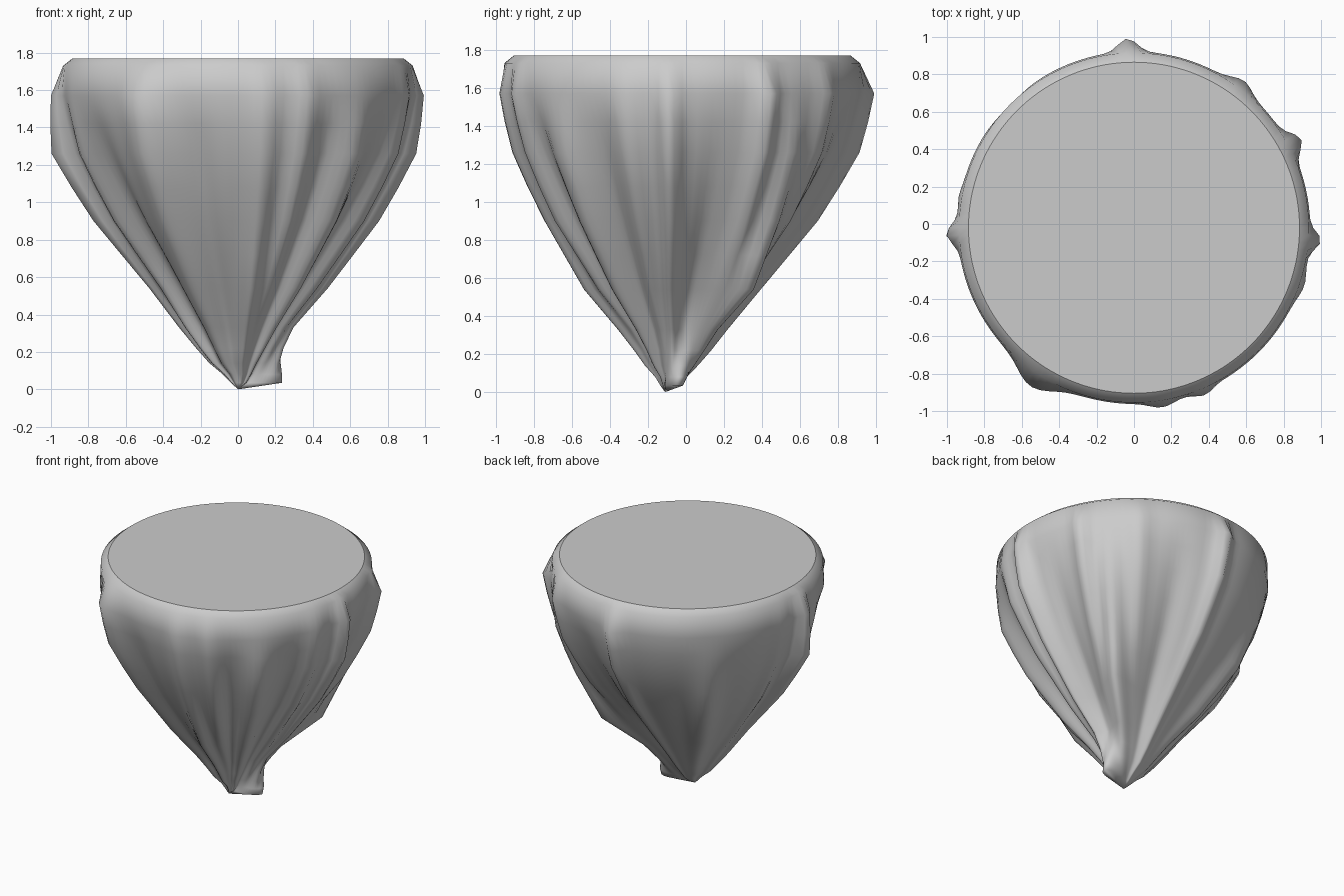
import bpy, bmesh, math

SEG = 144

# Profile rings: z, radius, centre x, centre y
RINGS = [
    (1.77, 0.885, 0.0, -0.02), (1.73, 0.935, 0.0, -0.02),
    (1.57, 0.942, 0.0, -0.02), (1.42, 0.905, 0.0, -0.02),
    (1.26, 0.855, 0.0, -0.02), (1.08, 0.765, 0.0, -0.025),
    (0.90, 0.665, 0.0, -0.03), (0.72, 0.54, 0.0, -0.04),
    (0.54, 0.415, 0.0, -0.05), (0.33, 0.255, 0.0, -0.055),
    (0.22, 0.18, 0.0, -0.06), (0.14, 0.125, 0.0, -0.07),
    (0.08, 0.075, 0.01, -0.075), (0.035, 0.04, 0.01, -0.09),
]

# Ridges (+) and grooves (-): angle, half width (degrees), bulge at each key height
KEYS = (1.73, 1.57, 1.26, 0.9, 0.54, 0.3, 0.0)
RIDGES = [
    (-4, 3.5, 0.06, 0.11, 0.10, 0.07, 0.04), (-19, 5, 0.02, 0.05, 0.05, 0.04, 0.02),
    (28, 4, 0.07, 0.08, 0.08, 0.04, 0.0), (40, 7, 0.0, 0.06, 0.12, 0.20, 0.06),
    (53, 5, 0.04, 0.05, 0.05, 0.02, 0.0), (92, 4, 0.07, 0.08, 0.06, 0.03, 0.02),
    (135, 8, -0.01, 0.02, 0.08, 0.07, 0.02), (170, 4, 0.01, 0.03, 0.04, 0.03, 0.03),
    (182, 4, 0.06, 0.145, 0.11, 0.06, 0.06), (197, 4, 0.0, 0.03, 0.03, 0.02, 0.05),
    (237, 8, 0.07, 0.09, 0.07, 0.05, 0.03), (279, 5, 0.03, 0.05, 0.06, 0.08, 0.05),
    (293, 4, 0.03, 0.04, 0.05, 0.03, 0.0), (315, 6, 0.0, 0.05, 0.06, 0.05, 0.03),
    (12, 6, 0.0, -0.02, -0.04, -0.05, -0.02), (72, 8, 0.0, -0.04, -0.06, -0.06, -0.03),
    (212, 8, 0.0, -0.05, -0.07, -0.06, -0.03), (331, 7, 0.0, -0.03, -0.05, -0.05, -0.03),
    (303, 4, 0.0, -0.03, -0.04, -0.03, -0.02), (256, 6, 0.0, -0.03, -0.03, -0.03, -0.02),
]


def ang_diff(a, b):
    return (a - b + 180) % 360 - 180


def at_height(z, amps):
    values = (0.0, *amps, 0.0)
    if z >= KEYS[0]:
        return 0.0
    for k in range(len(KEYS) - 1):
        if z >= KEYS[k + 1]:
            t = (KEYS[k] - z) / (KEYS[k] - KEYS[k + 1])
            return values[k] * (1 - t) + values[k + 1] * t
    return 0.0


def bulge(deg, z):
    total = 0.0
    for a, w, *amps in RIDGES:
        # ridges widen in angle as they gather near the tip
        width = w * (1 + 0.8 * max(0.0, 0.9 - z))
        total += math.exp(-(ang_diff(deg, a) / width) ** 2) * at_height(z, amps)
    # small knob beside the tip
    if z < 0.3:
        total += (0.3 - z) / 0.22 * 0.16 * math.exp(-(ang_diff(deg, 12) / 22) ** 2)
    return total


# Rock body: stacked rings with ridges running down to the tip
bm = bmesh.new()
rings = []
for z, r, cx, cy in RINGS:
    ring = []
    for i in range(SEG):
        deg = 360 * i / SEG
        a = math.radians(deg)
        rad = r + bulge(deg, z)
        ring.append(bm.verts.new((cx + rad * math.cos(a), cy + rad * math.sin(a), z)))
    rings.append(ring)
for upper, lower in zip(rings, rings[1:]):
    for i in range(SEG):
        j = (i + 1) % SEG
        bm.faces.new((upper[i], lower[i], lower[j], upper[j]))
tip = bm.verts.new((0.0, -0.11, 0.0))
for i in range(SEG):
    bm.faces.new((rings[-1][i], tip, rings[-1][(i + 1) % SEG]))

# Flat top
top = bm.faces.new(rings[0])
bmesh.ops.recalc_face_normals(bm, faces=bm.faces)
for f in bm.faces:
    f.smooth = f is not top
for e in top.edges:
    e.smooth = False

mesh = bpy.data.meshes.new("floating_rock")
bm.to_mesh(mesh)
bm.free()
rock = bpy.data.objects.new("floating_rock", mesh)
bpy.context.collection.objects.link(rock)
